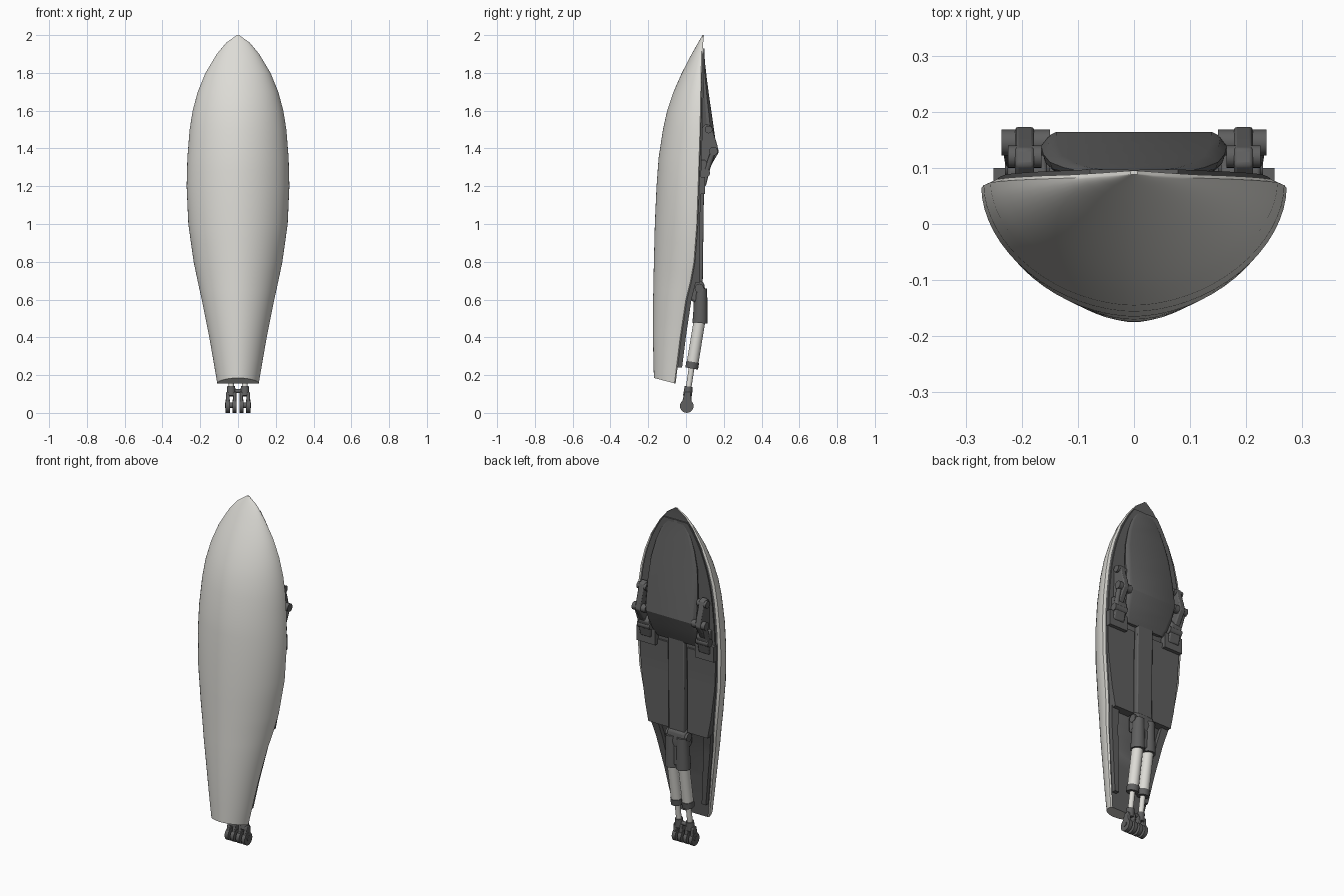
import bpy, bmesh, math
from mathutils import Vector

if "Cube" in bpy.data.objects:
    bpy.data.objects.remove(bpy.data.objects["Cube"])


def material(name, c):
    m = bpy.data.materials.new(name)
    m.diffuse_color = (*c, 1)
    m.use_nodes = True
    m.node_tree.nodes["Principled BSDF"].inputs["Base Color"].default_value = m.diffuse_color
    return m


LIGHT = material("warm white", (0.72, 0.71, 0.67))
DARK = material("dark grey", (0.115, 0.115, 0.115))

# Hull stations: z, half width, front y, back y
STATIONS = [
    (0.16, .110, -.170, -.055), (0.40, .152, -.175, -.025), (0.60, .192, -.174, .005),
    (0.70, .214, -.172, .030), (0.80, .235, -.170, .048), (1.00, .263, -.165, .063),
    (1.20, .272, -.156, .070), (1.35, .268, -.145, .075), (1.50, .256, -.122, .080),
    (1.60, .240, -.100, .082), (1.70, .213, -.066, .084), (1.80, .172, -.022, .086),
    (1.90, .112, .030, .088), (1.96, .062, .064, .091), (2.00, .006, .088, .095)]


def station(z):
    for a, b in zip(STATIONS, STATIONS[1:]):
        if z <= b[0]:
            t = (z - a[0]) / (b[0] - a[0])
            return [p + (q - p) * t for p, q in zip(a, b)][1:]
    return STATIONS[-1][1:]


def loft(name, rings, mats, dark_from=None, angle=35):
    """Skin closed rings of points and cap the ends."""
    bm = bmesh.new()
    loops = [[bm.verts.new(p) for p in r] for r in rings]
    n = len(loops[0])
    for a, b in zip(loops, loops[1:]):
        for i in range(n):
            j = (i + 1) % n
            f = bm.faces.new((a[i], a[j], b[j], b[i]))
            f.material_index = 1 if i == dark_from else 0
    bm.faces.new(loops[0])
    bm.faces.new(loops[-1])
    bmesh.ops.recalc_face_normals(bm, faces=bm.faces)
    return finish(name, bm, mats, angle)


def finish(name, bm, mats, angle=35):
    me = bpy.data.meshes.new(name)
    bm.to_mesh(me)
    bm.free()
    ob = bpy.data.objects.new(name, me)
    bpy.context.collection.objects.link(ob)
    for m in mats:
        me.materials.append(m)
    bpy.ops.object.select_all(action='DESELECT')
    ob.select_set(True)
    bpy.context.view_layer.objects.active = ob
    bpy.ops.object.shade_smooth_by_angle(angle=math.radians(angle))
    return ob


def rod(name, p, q, r1, r2, mat, sides=20):
    """Round bar between two points."""
    p, q = Vector(p), Vector(q)
    bm = bmesh.new()
    bmesh.ops.create_cone(bm, cap_ends=True, segments=sides, radius1=r1, radius2=r2,
                          depth=(q - p).length)
    rot = (q - p).to_track_quat('Z', 'Y').to_matrix()
    for v in bm.verts:
        v.co = rot @ v.co + (p + q) / 2
    return finish(name, bm, [mat])


def side_prism(name, yz, x0, x1, mat=DARK, bevel=0.006):
    """Extrude a y-z outline along x."""
    ob = loft(name, [[(x, y, z) for y, z in yz] for x in (x0, x1)], [mat])
    if bevel:
        m = ob.modifiers.new("soft edges", 'BEVEL')
        m.width, m.segments = bevel, 2
    return ob


# Hull: rounded shell with a rim around a dark flat back
rings = []
zs = [0.16, 0.28, 0.40, 0.50, 0.60, 0.65, 0.70, 0.75, 0.80, 0.90, 1.0, 1.1, 1.2, 1.28,
      1.35, 1.43, 1.5, 1.6, 1.65, 1.7, 1.75, 1.8, 1.85, 1.9, 1.93, 1.96, 1.98, 2.0]
for z in zs:
    w, f, b = station(z)
    ring = []
    for i in range(33):
        t = math.pi * i / 32
        c, s = math.cos(t), math.sin(t)
        x = math.copysign(abs(c) ** 1.08, c) * w
        y = b - 0.006 + (f - b + 0.006) * abs(s) ** 1.08
        # the blunt tail is cut at a slant
        dz = 0.03 * (b - y) / (b - f) if z == 0.16 else 0
        ring.append((x, y, z + dz - (0.005 if z == 0.16 else 0)))
    zz = z - (0.005 if z == 0.16 else 0)
    ring += [(-0.95 * w, b, zz), (0.95 * w, b, zz)]
    rings.append(ring)
loft("hull", rings, [LIGHT, DARK], dark_from=33)


def back_panel(name, z0, z1, inner, outer, lift, steps=14):
    """Plate following the hull back between two fractions of the width."""
    rows = []
    for i in range(steps + 1):
        z = z0 + (z1 - z0) * i / steps
        w, f, b = station(z)
        xa, xb = inner(w), outer(w)
        y = lift(z, b)
        rows.append([(xa, b - .01, z), (xb, b - .01, z), (xb, y, z), (xa, y, z)])
    return loft(name, rows, [DARK], angle=25)


for s, side in ((1, "right"), (-1, "left")):
    # Side panels of the flat back, and rails beside the tail recess
    back_panel(side + "_back_panel", 0.69, 1.19, lambda w: s * .062,
               lambda w: s * (w * .93 - .005), lambda z, b: max(b + .01, .075))
    back_panel(side + "_upper_panel", 1.23, 1.93, lambda w: s * .01,
               lambda w: s * w * .9, lambda z, b: b + .008)
    back_panel(side + "_tail_rail", 0.24, 0.70, lambda w: s * w * .70,
               lambda w: s * w * .92, lambda z, b: b + .024)
    back_panel(side + "_hinge_plate", 1.16, 1.25, lambda w: s * .13,
               lambda w: s * .25, lambda z, b: .1, 2)

# Central spine running down from the fairing
side_prism("spine", [(.03, .66), (.088, .66), (.096, 1.25), (.05, 1.25)], -.052, .052)

# Raised fairing: tapers to the nose, steps down at its lower end
rows = []
for z, w, y in [(1.22, .125, .092), (1.26, .145, .112), (1.32, .158, .138), (1.385, .165, .164),
                (1.43, .165, .158), (1.55, .162, .141), (1.68, .150, .122), (1.78, .125, .109),
                (1.86, .094, .1), (1.93, .05, .096)]:
    b, h = .075, y - .075
    rows.append([(-w * .75, b, z), (w * .75, b, z), (w * .97, b + h * .5, z), (w, b + h * .75, z),
                 (w * .93, b + h * .92, z), (w * .84, y, z), (-w * .84, y, z),
                 (-w * .93, b + h * .92, z), (-w, b + h * .75, z), (-w * .97, b + h * .5, z)])
loft("fairing", rows, [DARK], angle=25)

# Hinge brackets, pivots and links either side of the fairing
for s, side in ((1, "right"), (-1, "left")):
    side_prism(side + "_bracket", [(.075, 1.25), (.105, 1.26), (.15, 1.34), (.174, 1.38),
               (.165, 1.42), (.135, 1.52), (.105, 1.53), (.075, 1.50)], s * .178, s * .212)
    side_prism(side + "_bracket_base", [(.06, 1.2), (.105, 1.2), (.13, 1.30), (.10, 1.34),
               (.06, 1.34)], s * .155, s * .225)
    rod(side + "_pivot", (s * .15, .145, 1.385), (s * .236, .145, 1.385), .023, .023, DARK)
    rod(side + "_lower_pivot", (s * .15, .105, 1.27), (s * .23, .105, 1.27), .022, .022, DARK)
    rod(side + "_link", (s * .215, .105, 1.27), (s * .222, .145, 1.385), .014, .014, DARK, 12)
    rod(side + "_upper_pivot", (s * .165, .12, 1.5), (s * .225, .12, 1.5), .02, .02, DARK)

# Twin telescopic struts with housings, pistons and forked feet
side_prism("strut_mount", [(.02, .60), (.09, .56), (.105, .63), (.095, .69), (.06, .71),
           (.02, .69)], -.058, .058, bevel=.012)
rod("mount_pin", (-.07, .07, .66), (.07, .07, .66), .024, .024, DARK)
side_prism("strut_collar", [(.04, .49), (.1, .49), (.1, .6), (.04, .6)], -.04, .04)
for s, side in ((1, "right"), (-1, "left")):
    x = s * .036
    rod(side + "_housing", (x, .074, .475), (x, .08, .66), .040, .032, DARK)
    rod(side + "_cylinder", (x, .034, .26), (x, .072, .49), .031, .031, LIGHT)
    rod(side + "_gland", (x, .030, .235), (x, .036, .27), .034, .034, DARK)
    rod(side + "_piston", (x, .010, .11), (x, .030, .24), .015, .015, LIGHT)
    rod(side + "_rod_collar", (x, .008, .09), (x, .014, .14), .024, .021, DARK)
    for k in (-1, 1):
        fx = x + k * .018
        side_prism(side + "_fork", [(-.022, .05), (.03, .05), (.026, .11), (-.008, .11)],
                   fx - .009, fx + .009, bevel=.004)
        rod(side + "_foot_disc", (fx - .011, .004, .036), (fx + .011, .004, .036),
            .036, .036, DARK)
    rod(side + "_foot_pin", (s * .008, .004, .04), (s * .069, .004, .04), .014, .014, DARK, 12)
rod("foot_crossbar", (-.05, .012, .115), (.05, .012, .115), .011, .011, DARK, 12)
